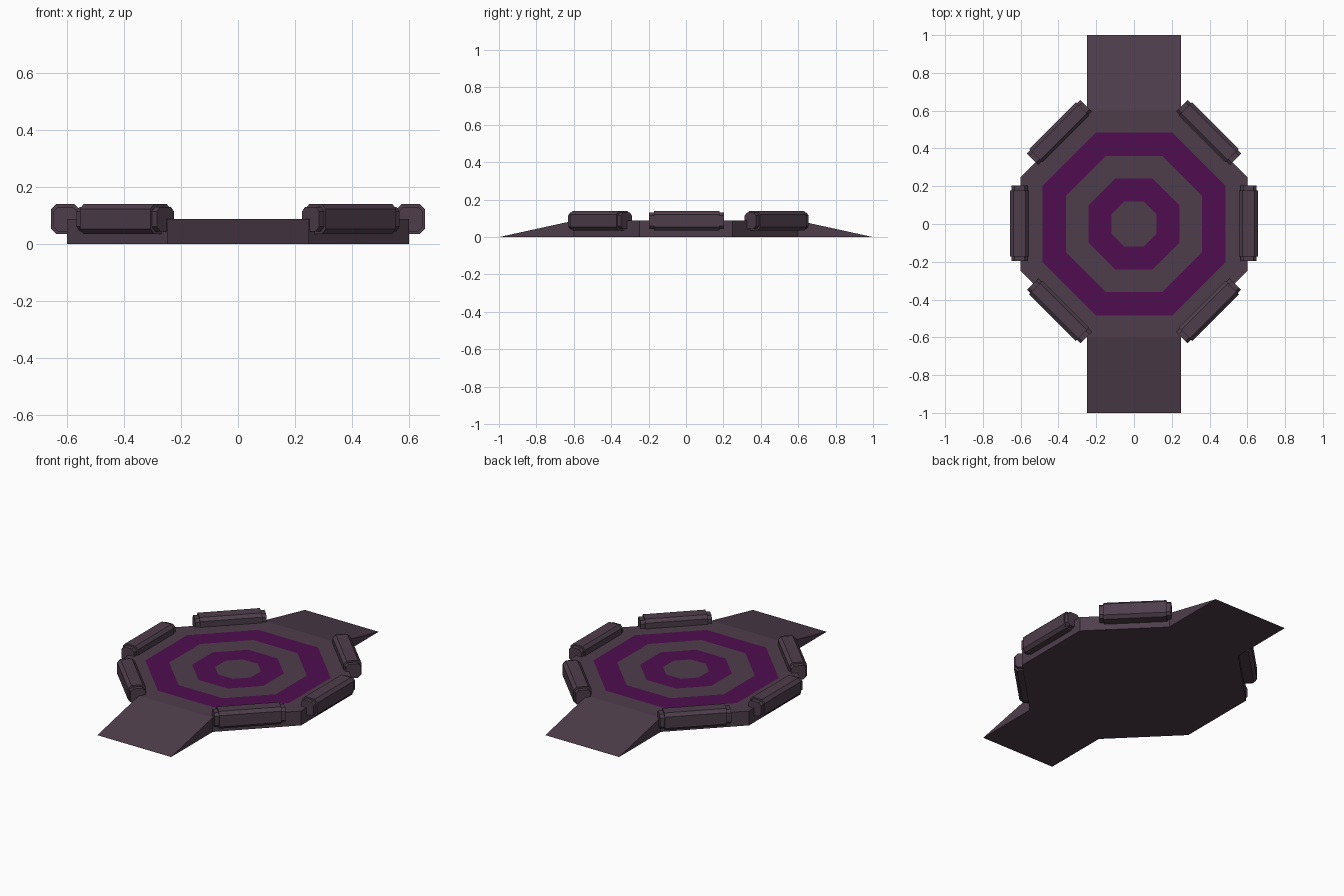
import bpy, bmesh
from math import cos, sin, pi, radians

cube = bpy.data.objects.get("Cube")
if cube:
    bpy.data.objects.remove(cube, do_unlink=True)


def make_material(name, color):
    mat = bpy.data.materials.new(name)
    mat.use_nodes = True
    mat.diffuse_color = color
    mat.node_tree.nodes["Principled BSDF"].inputs["Base Color"].default_value = color
    return mat


stone = make_material("dusky grey", (0.076, 0.048, 0.070, 1))
purple = make_material("deep purple", (0.080, 0.004, 0.080, 1))
TOP = 0.0875


def finish(name, bm, mats):
    bmesh.ops.recalc_face_normals(bm, faces=bm.faces[:])
    mesh = bpy.data.meshes.new(name)
    bm.to_mesh(mesh)
    bm.free()
    for mat in mats:
        mesh.materials.append(mat)
    obj = bpy.data.objects.new(name, mesh)
    bpy.context.collection.objects.link(obj)
    return obj


def bridge(bm, a, b, index=0):
    n = len(a)
    for i in range(n):
        j = (i + 1) % n
        bm.faces.new((a[i], a[j], b[j], b[i])).material_index = index


# Octagonal platform with alternating painted rings on its top
def octagon(bm, apothem, z):
    r = apothem / cos(pi / 8)
    angles = [pi / 8 + k * pi / 4 for k in range(8)]
    return [bm.verts.new((r * cos(a), r * sin(a), z)) for a in angles]


bm = bmesh.new()
base = octagon(bm, 0.6, 0)
bm.faces.new(base)
previous = base
for apothem, index in ((0.6, 0), (0.485, 0), (0.36, 1), (0.24, 0), (0.12, 1)):
    ring = octagon(bm, apothem, TOP)
    bridge(bm, previous, ring, index)
    previous = ring
bm.faces.new(previous)
finish("platform", bm, [stone, purple])


# Wedge ramps at the front and back
def make_ramp(name, side):
    bm = bmesh.new()
    profile = ((0.6, 0), (0.6, TOP), (1.0, 0))
    left, right = [[bm.verts.new((x, side * y, z)) for y, z in profile]
                   for x in (0.249, -0.249)]
    bm.faces.new(left)
    bm.faces.new(right)
    bridge(bm, left, right)
    finish(name, bm, [stone])


make_ramp("front_ramp", -1)
make_ramp("back_ramp", 1)


# Chamfered bumper bars with smaller stepped end caps
def section(bm, y, half, height, chamfer):
    w, h = half - chamfer, height - chamfer
    outline = ((half, -h), (half, h), (w, height), (-w, height),
               (-half, h), (-half, -h), (-w, -height), (w, -height))
    return [bm.verts.new((x, y, z)) for x, z in outline]


def make_bumper(name, x, y, angle):
    bm = bmesh.new()
    cap, body = (0.042, 0.043, 0.016), (0.050, 0.0525, 0.018)
    steps = ((-0.2, cap), (-0.175, cap), (-0.175, body),
             (0.175, body), (0.175, cap), (0.2, cap))
    rings = [section(bm, pos, *size) for pos, size in steps]
    for a, b in zip(rings, rings[1:]):
        bridge(bm, a, b)
    bm.faces.new(rings[0])
    bm.faces.new(rings[-1])
    obj = finish(name, bm, [stone])
    obj.location = (x, y, TOP)
    obj.rotation_euler.z = radians(angle)


for label, s in (("left", 1), ("right", -1)):
    make_bumper(label + "_side_bumper", s * 0.606, 0.003, 0)
    make_bumper(label + "_front_bumper", s * 0.396, -0.460, -s * 45)
    make_bumper(label + "_back_bumper", s * 0.396, 0.485, s * 45)
